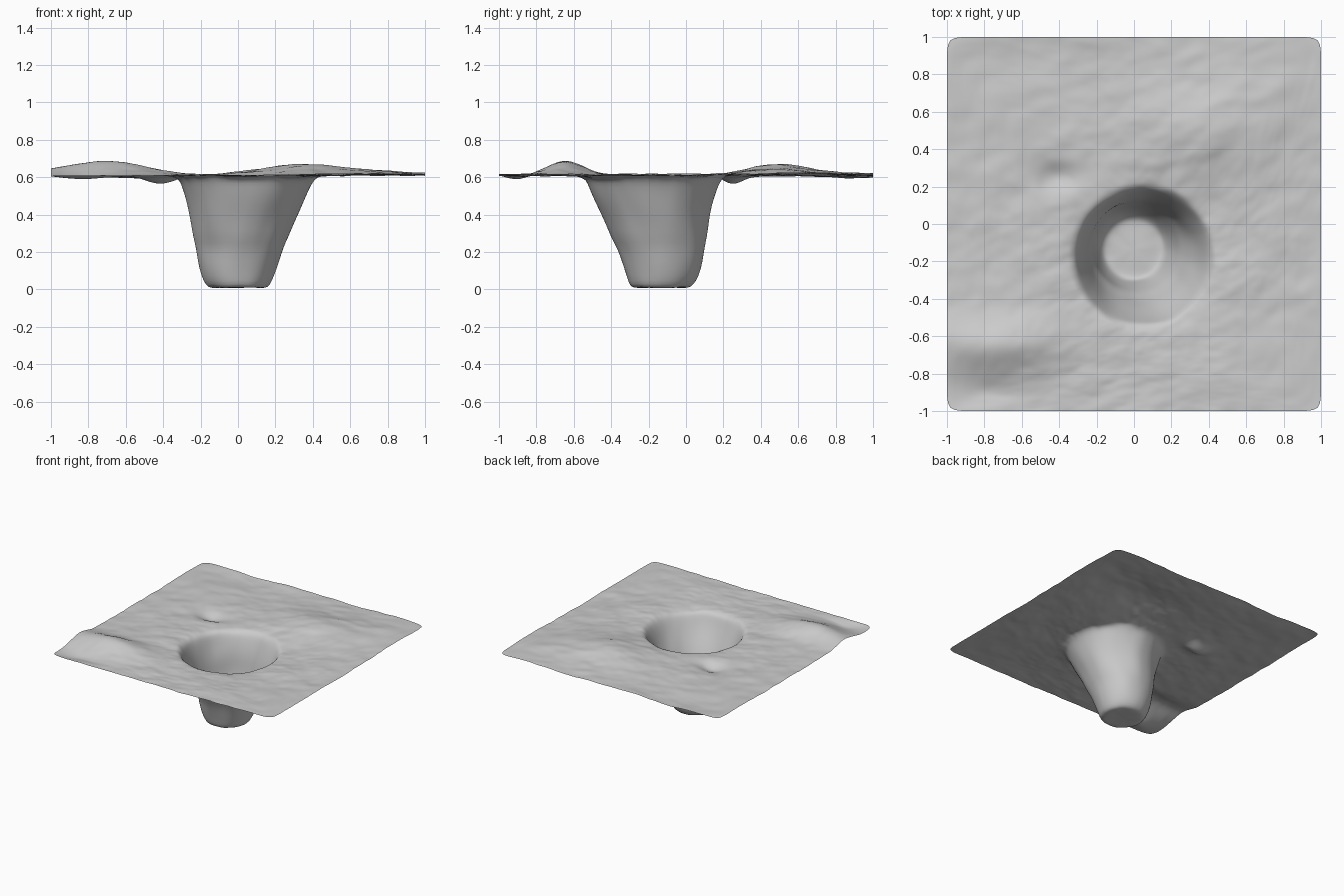
import bpy, bmesh, math
from mathutils import Vector, noise

if "Cube" in bpy.data.objects:
    bpy.data.objects.remove(bpy.data.objects["Cube"], do_unlink=True)

SEGMENTS = 192
GROUND_RINGS = 38

# Pit cross-sections: height, centre x, centre y, radius
PIT = [
    (0.012, 0.00, -0.135, 0.06),
    (0.008, 0.00, -0.135, 0.12),
    (0.010, 0.00, -0.135, 0.150),
    (0.022, 0.00, -0.133, 0.170),
    (0.070, 0.00, -0.126, 0.193),
    (0.150, 0.005, -0.128, 0.217),
    (0.220, 0.010, -0.132, 0.233),
    (0.280, 0.015, -0.145, 0.255),
    (0.350, 0.025, -0.155, 0.272),
    (0.420, 0.035, -0.164, 0.293),
    (0.490, 0.040, -0.172, 0.320),
    (0.550, 0.043, -0.176, 0.345),
    (0.585, 0.045, -0.176, 0.362),
]
RIM = (0.046, -0.176, 0.385)

# Broad hills and hollows: x, y, width x, width y, height
MOUNDS = [
    (-0.72, -0.64, 0.30, 0.13, 0.075),
    (0.35, 0.50, 0.34, 0.24, 0.050),
    (-0.42, 0.25, 0.11, 0.08, -0.050),
    (0.75, 0.70, 0.25, 0.25, 0.018),
    (-0.80, -0.92, 0.20, 0.08, -0.020),
    (-0.60, 0.90, 0.30, 0.12, -0.018),
]


def rough(x, y, sx, sy, seed):
    return noise.fractal(Vector((x * sx, y * sy, seed)), 0.9, 2.0, 4)


def ground_height(x, y):
    z = 0.612
    for mx, my, wx, wy, h in MOUNDS:
        z += h * math.exp(-((x - mx) / wx) ** 2 - ((y - my) / wy) ** 2)
    z += 0.009 * rough(x, y, 2.0, 2.2, 3.7)
    z += 0.007 * rough(x + 0.4 * y, y - 0.4 * x, 4.5, 8.0, 9.1)
    return z


def square_point(a):
    # Square outline with slightly rounded corners
    c, s = math.cos(a), math.sin(a)
    r = (abs(c) ** 60 + abs(s) ** 60) ** (-1 / 60)
    return Vector((r * c, r * s))


def pit_ring(z, cx, cy, r):
    pts = []
    for i in range(SEGMENTS):
        a = math.tau * i / SEGMENTS
        c, s = math.cos(a), math.sin(a)
        wobble = 0.010 * noise.noise(Vector((c * 1.6, s * 1.6, z * 6)))
        k = r + wobble * min(1, z * 8)
        lift = 0.004 * noise.noise(Vector((c * r * 14, s * r * 14, 1.3)))
        pts.append((cx + k * c, cy + k * s, z + lift))
    return pts


def ground_ring(t):
    pts = []
    for i in range(SEGMENTS):
        a = math.tau * i / SEGMENTS
        inner = Vector((RIM[0] + RIM[2] * math.cos(a), RIM[1] + RIM[2] * math.sin(a)))
        p = inner.lerp(square_point(a), t)
        # Lower the lip a little where the ground meets the pit
        z = ground_height(p.x, p.y) - 0.012 * math.exp(-t * 12)
        pts.append((p.x, p.y, z))
    return pts


# One continuous sheet: pit floor, wall, then the surrounding ground
rings = [pit_ring(*level) for level in PIT]
rings += [ground_ring(k / GROUND_RINGS) for k in range(GROUND_RINGS + 1)]

bm = bmesh.new()
centre = bm.verts.new((0, -0.135, 0.012))
loops = [[bm.verts.new(p) for p in ring] for ring in rings]
for i in range(SEGMENTS):
    j = (i + 1) % SEGMENTS
    bm.faces.new((centre, loops[0][i], loops[0][j]))
    for low, high in zip(loops, loops[1:]):
        bm.faces.new((low[i], high[i], high[j], low[j]))
for f in bm.faces:
    f.smooth = True
mesh = bpy.data.meshes.new("ground_with_pit")
bm.to_mesh(mesh)
bm.free()

ground = bpy.data.objects.new("ground_with_pit", mesh)
bpy.context.collection.objects.link(ground)
sub = ground.modifiers.new("smooth_surface", "SUBSURF")
sub.levels = sub.render_levels = 1

# Plain grey earth
mat = bpy.data.materials.new("light_grey")
mat.use_nodes = True
colour = (0.6, 0.6, 0.6, 1)
mat.diffuse_color = colour
mat.node_tree.nodes["Principled BSDF"].inputs["Base Color"].default_value = colour
mesh.materials.append(mat)
